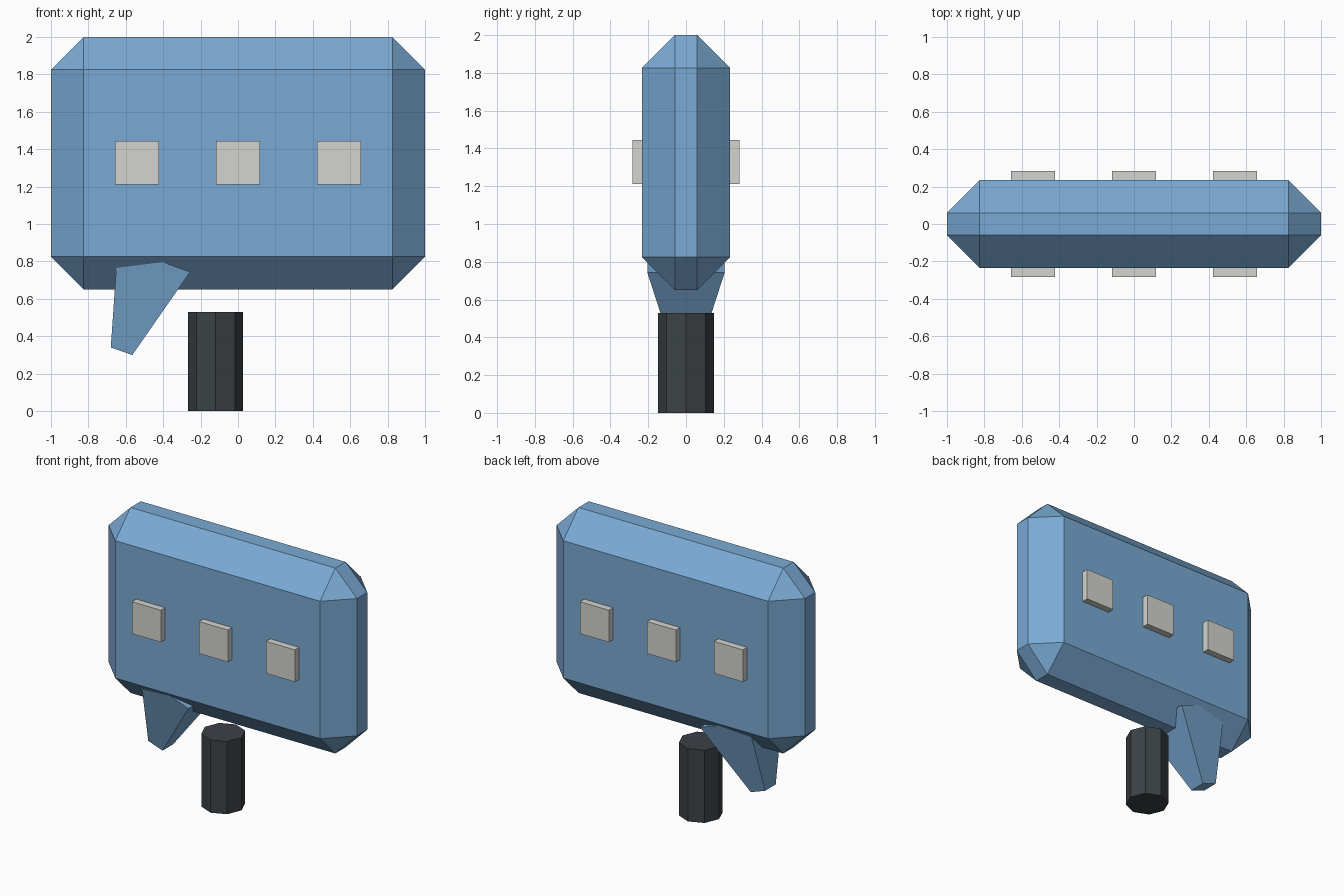
import bpy
import bmesh
from math import radians, sqrt
from mathutils import Matrix

default = bpy.data.objects.get("Cube")
if default:
    bpy.data.objects.remove(default, do_unlink=True)


def make_material(name, colour):
    mat = bpy.data.materials.new(name)
    mat.use_nodes = True
    mat.diffuse_color = (*colour, 1)
    bsdf = next(n for n in mat.node_tree.nodes if n.type == 'BSDF_PRINCIPLED')
    bsdf.inputs["Base Color"].default_value = (*colour, 1)
    return mat


def finish(name, bm, mat):
    mesh = bpy.data.meshes.new(name)
    bm.to_mesh(mesh)
    bm.free()
    mesh.materials.append(mat)
    obj = bpy.data.objects.new(name, mesh)
    bpy.context.collection.objects.link(obj)
    return obj


def box(name, size, centre, mat, chamfer=0):
    bm = bmesh.new()
    bmesh.ops.create_cube(bm, size=1)
    bmesh.ops.scale(bm, vec=size, verts=bm.verts)
    if chamfer:
        bmesh.ops.bevel(bm, geom=bm.edges[:], offset=chamfer, segments=1,
                        affect='EDGES', offset_type='OFFSET')
    bmesh.ops.translate(bm, vec=centre, verts=bm.verts)
    return finish(name, bm, mat)


def prism(name, sides, bottom, top, height, matrix, mat):
    bm = bmesh.new()
    bmesh.ops.create_cone(bm, cap_ends=True, segments=sides, radius1=bottom,
                          radius2=top, depth=height, matrix=matrix)
    return finish(name, bm, mat)


blue = make_material("soft blue", (0.195, 0.402, 0.658))
pale = make_material("pale grey", (0.658, 0.658, 0.625))
dark = make_material("charcoal", (0.045, 0.054, 0.061))

# Chamfered bubble panel
box("bubble_body", (2, 0.468, 1.35), (0, 0, 1.325), blue, chamfer=0.175)

# Three raised square dots on each face
for side, y in (("front", -0.25), ("back", 0.25)):
    for label, x in (("right", -0.54), ("middle", 0), ("left", 0.54)):
        box(f"{side}_{label}_dot", (0.233, 0.066, 0.233), (x, y, 1.328), pale)

# Tilted, tapered square tail
tilt = (Matrix.Translation((-0.536, 0, 0.566))
        @ Matrix.Rotation(radians(19.4), 4, 'Y')
        @ Matrix.Rotation(radians(45), 4, 'Z'))
prism("bubble_tail", 4, 0.122 / sqrt(2), 0.41 / sqrt(2), 0.522, tilt, blue)

# Octagonal post underneath
prism("post", 8, 0.147, 0.147, 0.53, Matrix.Translation((-0.119, 0, 0.265)), dark)
